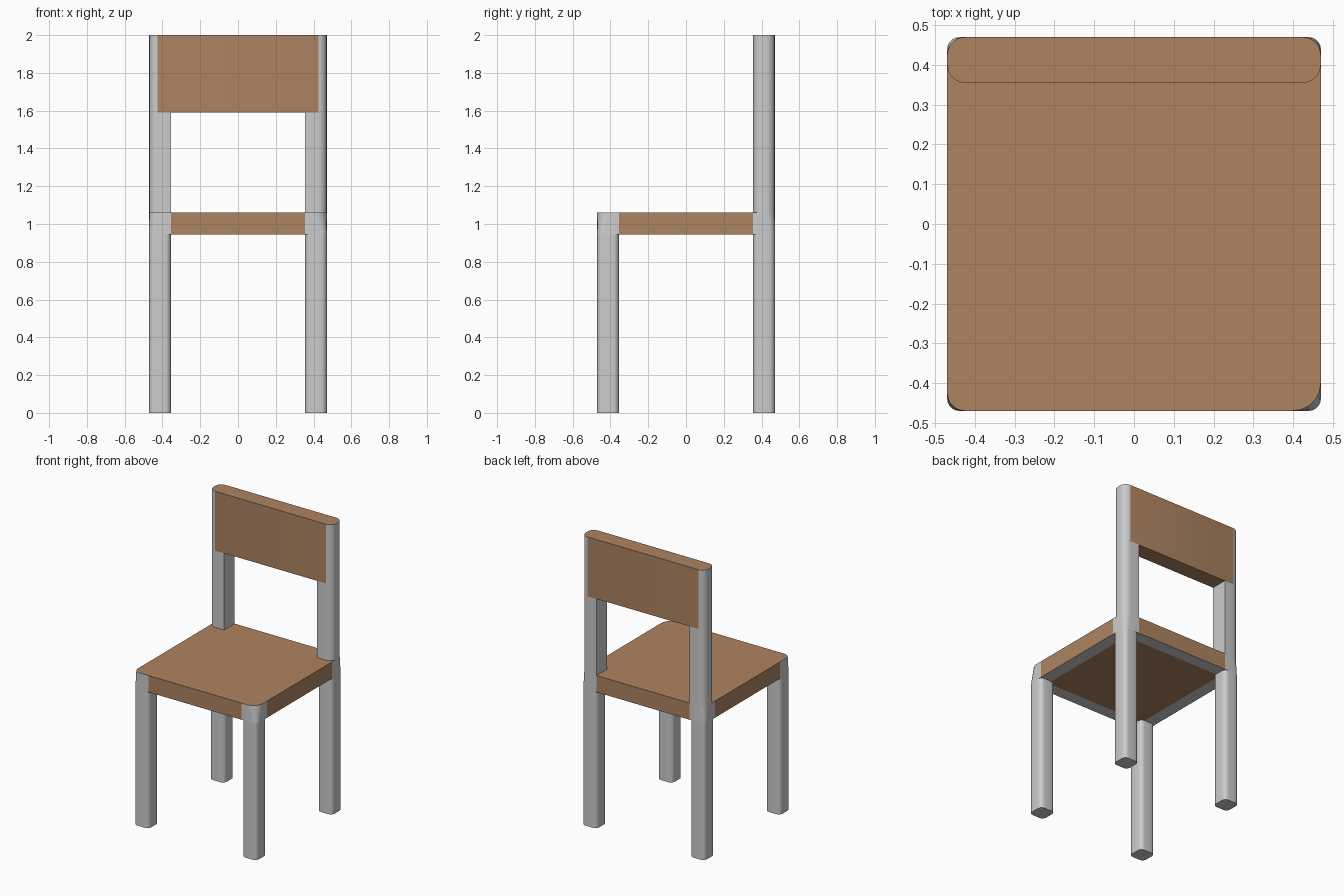
import bpy, bmesh, math

if "Cube" in bpy.data.objects:
    bpy.data.objects.remove(bpy.data.objects["Cube"])

SEG = 5                      # segments per rounded corner
H, I = 0.47, 0.355           # outer half width, inner edge of the legs
Z_LOW, Z_SEAT, Z_BACK, Z_TOP = 0.945, 1.06, 1.59, 2.0

wood = bpy.data.materials.new("wood")
wood.diffuse_color = (0.42, 0.23, 0.12, 1)
wood.use_nodes = True
wood.node_tree.nodes["Principled BSDF"].inputs["Base Color"].default_value = wood.diffuse_color


def outline(x0, x1, y0, y1, radii, split=0):
    """Counter-clockwise rectangle from the (x0, y0) corner with rounded corners.
    split adds a point on the sides at that distance from each corner."""
    pts = []
    corners = [(x0, y0), (x1, y0), (x1, y1), (x0, y1)]
    for i, ((x, y), r) in enumerate(zip(corners, radii)):
        sx, sy = (1, -1, -1, 1)[i], (1, 1, -1, -1)[i]
        start = math.pi + i * math.pi / 2
        cx, cy = x + sx * r, y + sy * r
        arc = [(x, y)] if r == 0 else [
            (cx + r * math.cos(start + k / SEG * math.pi / 2),
             cy + r * math.sin(start + k / SEG * math.pi / 2)) for k in range(SEG + 1)]
        if split:
            a, b = (x, y + sy * split), (x + sx * split, y)
            arc = [a] + arc + [b] if i % 2 == 0 else [b] + arc + [a]
        pts += arc
    return pts


def loft(name, low, high, z0, z1, is_wood=lambda i: False, wood_caps=False, panel=0):
    """Closed solid between two outlines with the same number of points."""
    bm = bmesh.new()
    lo = [bm.verts.new((x, y, z0)) for x, y in low]
    hi = [bm.verts.new((x, y, z1)) for x, y in high]
    n = len(lo)
    for i in range(n):
        j = (i + 1) % n
        f = bm.faces.new((lo[i], lo[j], hi[j], hi[i]))
        f.material_index = int(is_wood(i))
    top = bm.faces.new(hi)
    bottom = bm.faces.new(lo[::-1])
    top.material_index = bottom.material_index = int(wood_caps)
    if panel:                # wooden panel inside a grey border underneath
        s = panel / H
        inner = [bm.verts.new((x * s, y * s, z0)) for x, y in low]
        bm.faces.remove(bottom)
        for i in range(n):
            j = (i + 1) % n
            bm.faces.new((lo[j], lo[i], inner[i], inner[j])).material_index = 0
        bm.faces.new(inner[::-1]).material_index = 1
    bm.normal_update()
    me = bpy.data.meshes.new(name)
    bm.to_mesh(me)
    bm.free()
    ob = bpy.data.objects.new(name, me)
    bpy.context.collection.objects.link(ob)
    if wood_caps:
        me.materials.append(None)
        me.materials.append(wood)
    bpy.ops.object.select_all(action='DESELECT')
    ob.select_set(True)
    bpy.context.view_layer.objects.active = ob
    bpy.ops.object.shade_smooth_by_angle(angle=math.radians(30))
    return ob


# Four lower legs
for sx, side in ((-1, "left"), (1, "right")):
    xs = sorted((sx * H, sx * I))
    for sy, end in ((-1, "front"), (1, "back")):
        ys = sorted((sy * H, sy * I))
        leg = outline(*xs, *ys, [0.03] * 4)
        loft(f"{end}_leg_{side}", leg, leg, 0, Z_LOW)
    # Back posts, rounded only on the outside
    r = [0.045, 0, 0, 0.045] if sx < 0 else [0, 0.045, 0.045, 0]
    post = outline(*xs, I, H, r)
    loft(f"back_post_{side}", post, post, Z_SEAT, Z_BACK)

# Seat: wooden edges between grey leg corners
loft("seat",
     outline(-H, H, -H, H, [0.03] * 4, H - I),
     outline(-H, H, -H, H, [0.045, 0.07, 0.045, 0.045], H - I),
     Z_LOW, Z_SEAT, lambda i: i % (SEG + 3) == SEG + 2, True, 0.385)

# Backrest: wooden front and back, grey rounded ends
rest = outline(-H, H, I, H, [0.045] * 4)
loft("backrest", rest, rest, Z_BACK, Z_TOP,
     lambda i: i in (SEG, 3 * SEG + 2), True)
